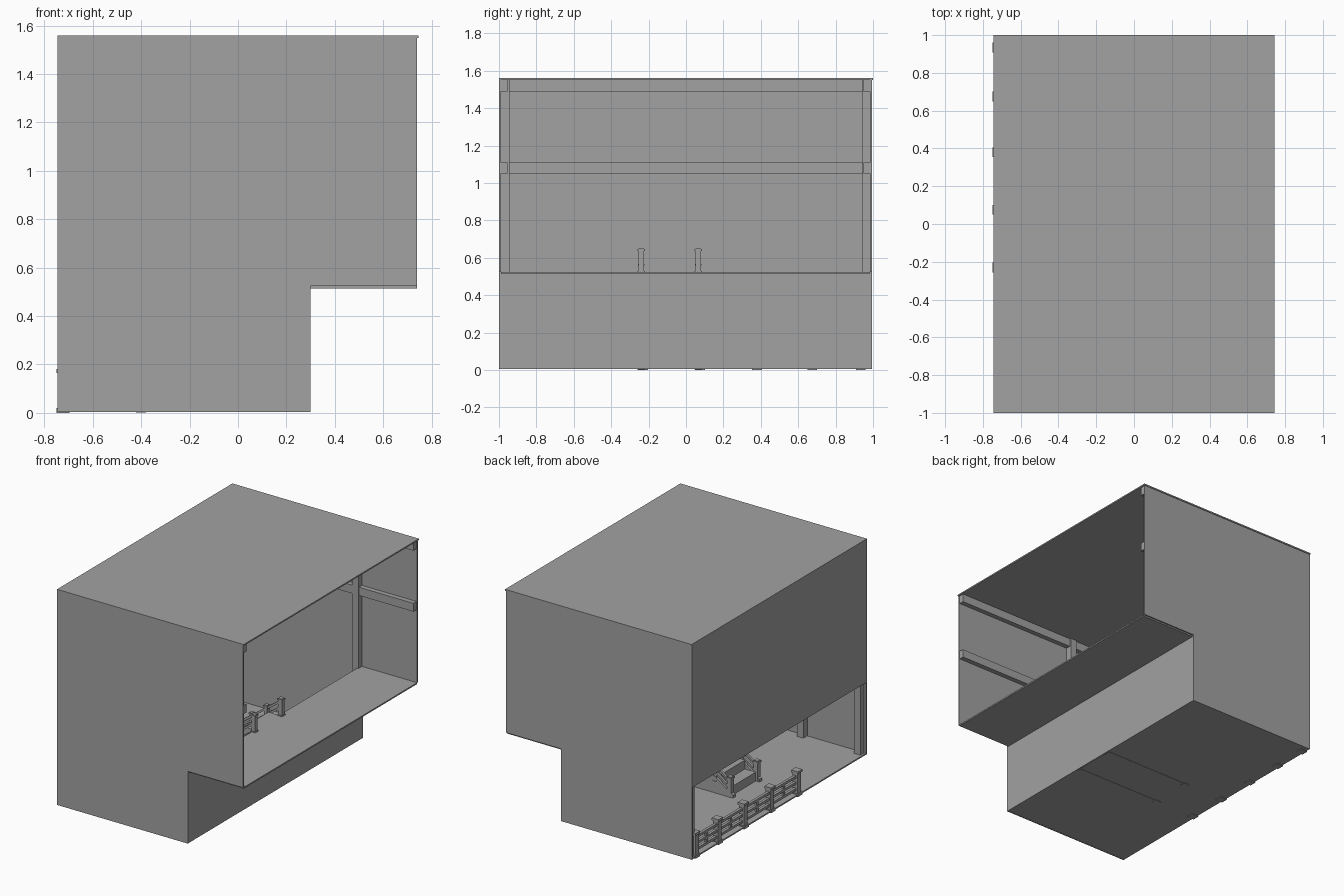
import bpy
import bmesh
from mathutils import Vector

cube = bpy.data.objects.get("Cube")
if cube:
    bpy.data.objects.remove(cube, do_unlink=True)

grey = bpy.data.materials.new("plain_grey")
grey.use_nodes = True
tone = (0.36, 0.36, 0.36, 1)
grey.diffuse_color = tone
grey.node_tree.nodes["Principled BSDF"].inputs["Base Color"].default_value = tone


def finish(name, bm):
    bmesh.ops.recalc_face_normals(bm, faces=bm.faces)
    mesh = bpy.data.meshes.new(name)
    bm.to_mesh(mesh)
    bm.free()
    mesh.materials.append(grey)
    obj = bpy.data.objects.new(name, mesh)
    bpy.context.collection.objects.link(obj)
    return obj


def add_box(bm, x, y, z):
    """Box from three (low, high) ranges."""
    verts = bmesh.ops.create_cube(bm, size=1)["verts"]
    for v in verts:
        v.co = Vector([(r[0] + r[1]) / 2 + c * (r[1] - r[0])
                       for r, c in zip((x, y, z), v.co)])


def box(name, x, y, z):
    bm = bmesh.new()
    add_box(bm, x, y, z)
    return finish(name, bm)


def prism(name, outline, y0, y1):
    """Extrude an x-z outline along y."""
    bm = bmesh.new()
    face = bm.faces.new([bm.verts.new((x, y0, z)) for x, z in outline])
    out = bmesh.ops.extrude_face_region(bm, geom=[face])["geom"]
    bmesh.ops.translate(bm, vec=(0, y1 - y0, 0),
                        verts=[g for g in out if isinstance(g, bmesh.types.BMVert)])
    return finish(name, bm)


def post(name, x, y, z, height, width):
    """Square post with a foot collar and a bevelled cap."""
    bm = bmesh.new()
    for half, low, high in ((width / 2, 0, height),
                            (width * 0.65, 0, height * 0.08),
                            (width * 0.65, height * 0.9, height * 0.97)):
        add_box(bm, (x - half, x + half), (y - half, y + half), (z + low, z + high))
    return finish(name, bm)


def sloped_rail(name, x0, z0, x1, z1, y, width, depth):
    outline = [(x0, z0), (x1, z1), (x1, z1 + depth), (x0, z0 + depth)]
    return prism(name, outline, y - width / 2, y + width / 2)


# Overall room extents
LEFT, RIGHT, STEP = -0.745, 0.74, 0.30
FLOOR, LOFT, TOP = 0.015, 0.525, 1.55
IN_X = LEFT + 0.01

# Shell: end walls, floors, riser, upper side wall and roof
end_outline = [(LEFT, 0.004), (STEP, 0.004), (STEP, LOFT),
               (RIGHT, LOFT), (RIGHT, TOP), (LEFT, TOP)]
prism("front_wall", end_outline, -1.0, -0.99)
prism("back_wall", end_outline, 0.985, 0.995)
box("lower_floor", (LEFT, STEP), (-0.99, 0.985), (0.005, FLOOR))
box("riser_wall", (STEP - 0.01, STEP), (-0.99, 0.985), (FLOOR, LOFT))
box("upper_floor", (STEP - 0.01, RIGHT), (-0.99, 0.985), (LOFT - 0.01, LOFT))
box("upper_side_wall", (LEFT, IN_X), (-0.99, 0.985), (LOFT, TOP))
box("roof", (LEFT, 0.745), (-1.0, 1.0), (TOP, 1.56))

# Timber frame: horizontal beams at two heights on three walls
for level, low in (("middle", 1.05), ("top", 1.49)):
    zr = (low, low + 0.06)
    box(level + "_front_beam", (IN_X, RIGHT - 0.005), (-0.99, -0.955), zr)
    box(level + "_back_beam", (IN_X, RIGHT - 0.005), (0.95, 0.985), zr)
    box(level + "_side_beam", (IN_X, IN_X + 0.035), (-0.955, 0.95), zr)

# Wall posts
for name, x, yr in (("front_corner_post", -0.73, (-0.99, -0.945)),
                    ("front_middle_post", -0.275, (-0.99, -0.945)),
                    ("back_corner_post", -0.73, (0.945, 0.985)),
                    ("back_middle_post", 0.25, (0.945, 0.985))):
    box(name, (x, x + 0.05), yr, (FLOOR, TOP))

# Fence along the open lower side
FENCE_X = -0.723
fence_ys = [0.935, 0.675, 0.38, 0.075, -0.23]
for y in fence_ys:
    box("fence_post", (-0.743, -0.703), (y - 0.02, y + 0.02), (0, 0.17))
    box("fence_post_cap", (-0.75, -0.696), (y - 0.026, y + 0.026), (0.165, 0.182))
    box("fence_post_foot", (-0.75, -0.696), (y - 0.026, y + 0.026), (0, 0.02))
for low in (0.04, 0.085, 0.13):
    box("fence_rail", (FENCE_X - 0.01, FENCE_X + 0.01),
        (fence_ys[-1], fence_ys[0]), (low, low + 0.018))
for a, b in zip(fence_ys, fence_ys[1:]):
    mid = (a + b) / 2
    box("fence_baluster", (FENCE_X - 0.008, FENCE_X + 0.008),
        (mid - 0.01, mid + 0.01), (0.04, 0.14))

# Stairs up to the upper floor
STEPS = 8
x_foot, x_head = -0.40, STEP - 0.01
run = (x_head - x_foot) / STEPS
rise = (LOFT - FLOOR) / STEPS
slope = rise / run
outline = [(x_head, 0.004), (x_foot, 0.004)]
for i in range(STEPS):
    z = FLOOR + (i + 1) * rise
    outline += [(x_foot + i * run, z), (x_foot + (i + 1) * run, z)]
prism("stairs", outline, -0.225, 0.055)

# Stair sides: stringer, two handrails and evenly spaced posts
for side, y in (("right", -0.24), ("left", 0.065)):
    prism(side + "_stringer",
          [(x_foot - 0.03, 0.003), (x_head, 0.003), (x_head, LOFT),
           (x_foot - 0.03, FLOOR + 0.02)], y - 0.014, y + 0.014)
    for lift in (0.05, 0.095):
        sloped_rail(side + "_stair_rail", x_foot, FLOOR + lift,
                    STEP, LOFT + lift, y, 0.018, 0.018)
    post(side + "_foot_post", x_foot, y, 0.002, 0.16, 0.032)
    post(side + "_head_post", STEP, y, LOFT - 0.005, 0.13, 0.03)
    for i in range(1, 6):
        x = x_foot + (STEP - x_foot) * i / 6
        post(side + "_stair_post", x, y, FLOOR + (x - x_foot) * slope - 0.01, 0.135, 0.026)
